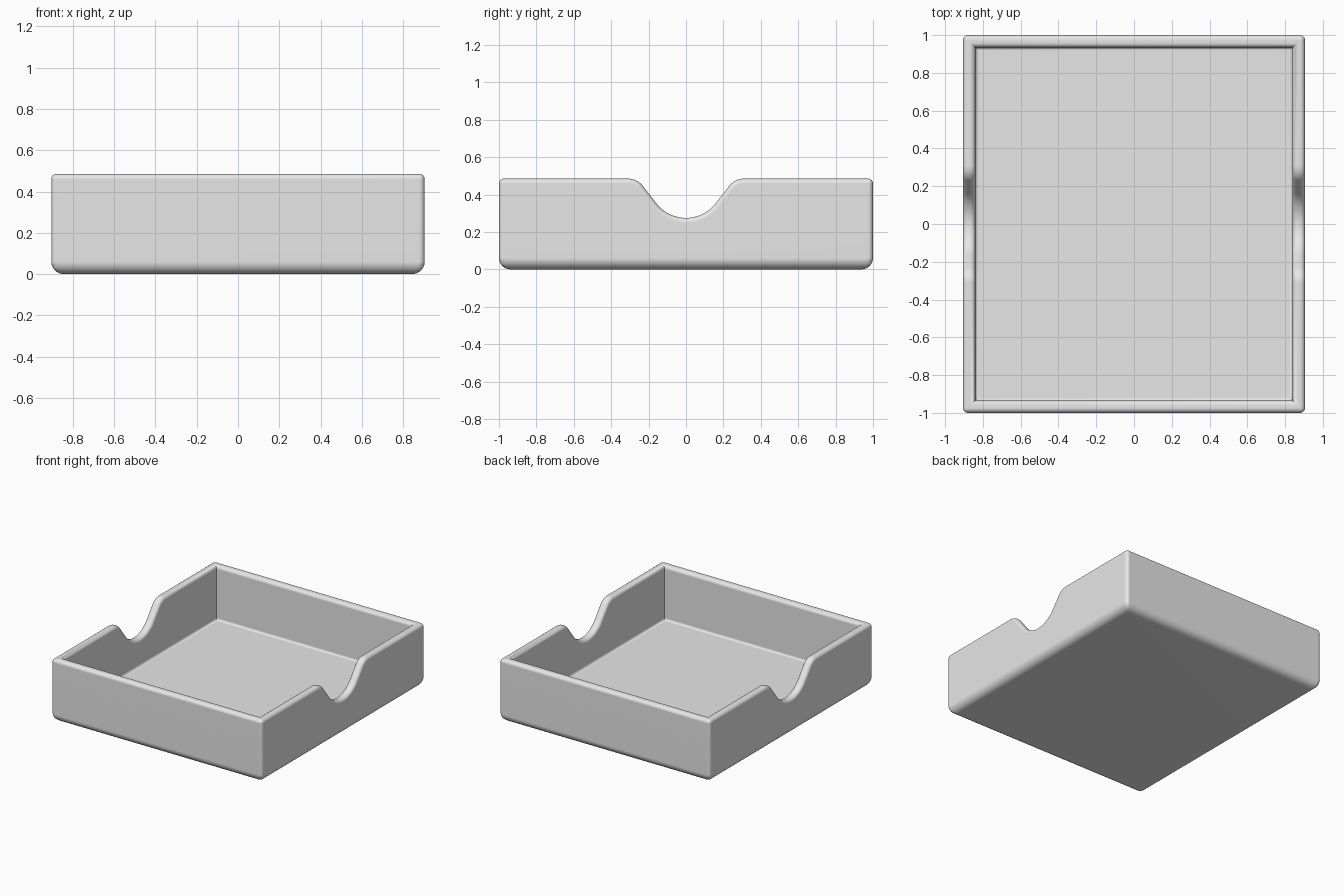
import bpy, bmesh
from math import sin, cos, radians

cube = bpy.data.objects.get("Cube")
if cube:
    bpy.data.objects.remove(cube, do_unlink=True)

# Tray dimensions
HALF_X, HALF_Y, HEIGHT = 0.905, 1.0, 0.485
WALL, FLOOR = 0.065, 0.065
RIM_R, BOTTOM_R, FILLET_R = 0.026, 0.06, 0.018

# Finger notch: large concave arc below, small convex arcs at the shoulders
NOTCH_R, SHOULDER_R, SHOULDER_Y, SLOPE = 0.21, 0.1, 0.31, 52
half = []
for i in range(13):
    a = radians(SLOPE * i / 12)
    half.append((0.2 * sin(a), HEIGHT - NOTCH_R + 0.2 * (1 - cos(a))))
for i in range(12, -1, -1):
    a = radians(SLOPE * i / 12)
    half.append((SHOULDER_Y - SHOULDER_R * sin(a),
                 HEIGHT - SHOULDER_R * (1 - cos(a))))
notch = [(-y, z) for y, z in reversed(half)] + half[1:]

bm = bmesh.new()
weights = bm.edges.layers.float.new("bevel_weight_edge")


def side_shell(sign, inset, bottom):
    """Upper path and two lower corners of one side surface."""
    x, y = sign * (HALF_X - inset), HALF_Y - inset
    path = [(-y, HEIGHT)] + notch + [(y, HEIGHT)]
    top = [bm.verts.new((x, py, pz)) for py, pz in path]
    low = [bm.verts.new((x, py, bottom)) for py in (-y, y)]
    bm.faces.new(top + low[::-1])
    return top, low


def weigh(verts, radius, closed=False):
    """Give the edges along a chain of vertices their rounding radius."""
    ends = verts[1:] + verts[:1] if closed else verts[1:]
    for a, b in zip(verts, ends):
        bm.edges.get((a, b))[weights] = radius / BOTTOM_R


# Notched side walls with their rims
outer, inner = {}, {}
for s in (-1, 1):
    outer[s] = side_shell(s, 0, 0)
    inner[s] = side_shell(s, WALL, FLOOR)
    o, n = outer[s][0], inner[s][0]
    for i in range(len(o) - 1):
        bm.faces.new((o[i], o[i + 1], n[i + 1], n[i]))

# Front and back walls, their rims, the base and the inside floor
for shell in (outer, inner):
    (lt, ll), (rt, rl) = shell[-1], shell[1]
    for top_i, low_i in ((0, 0), (-1, 1)):
        bm.faces.new((lt[top_i], rt[top_i], rl[low_i], ll[low_i]))
    bm.faces.new((ll[0], rl[0], rl[1], ll[1]))
for i in (0, -1):
    bm.faces.new((outer[-1][0][i], outer[1][0][i],
                  inner[1][0][i], inner[-1][0][i]))
bmesh.ops.recalc_face_normals(bm, faces=bm.faces)

# Rounding along rims, outer corners, base and inside floor
for shell, low_r in ((outer, BOTTOM_R), (inner, FILLET_R)):
    (lt, ll), (rt, rl) = shell[-1], shell[1]
    weigh(lt + rt[::-1], RIM_R, closed=True)
    weigh([ll[0], rl[0], rl[1], ll[1]], low_r, closed=True)
for s in (-1, 1):
    top, low = outer[s]
    weigh([top[0], low[0]], RIM_R)
    weigh([top[-1], low[1]], RIM_R)

mesh = bpy.data.meshes.new("tray")
bm.to_mesh(mesh)
bm.free()
tray = bpy.data.objects.new("tray", mesh)
bpy.context.collection.objects.link(tray)

# Plain grey material
grey = bpy.data.materials.new("light grey")
grey.use_nodes = True
color = (0.8, 0.8, 0.8, 1)
grey.diffuse_color = color
grey.node_tree.nodes["Principled BSDF"].inputs["Base Color"].default_value = color
mesh.materials.append(grey)

# Rounded edges, then smooth shading that keeps the large faces flat
bpy.ops.object.select_all(action="DESELECT")
tray.select_set(True)
bpy.context.view_layer.objects.active = tray
bevel = tray.modifiers.new("rounded_edges", "BEVEL")
bevel.limit_method = "WEIGHT"
bevel.width = BOTTOM_R
bevel.segments = 6
bevel.use_clamp_overlap = False
bpy.ops.object.modifier_apply(modifier=bevel.name)
bpy.ops.object.shade_smooth_by_angle(angle=radians(35))
normals = tray.modifiers.new("flat_face_normals", "WEIGHTED_NORMAL")
normals.keep_sharp = True
